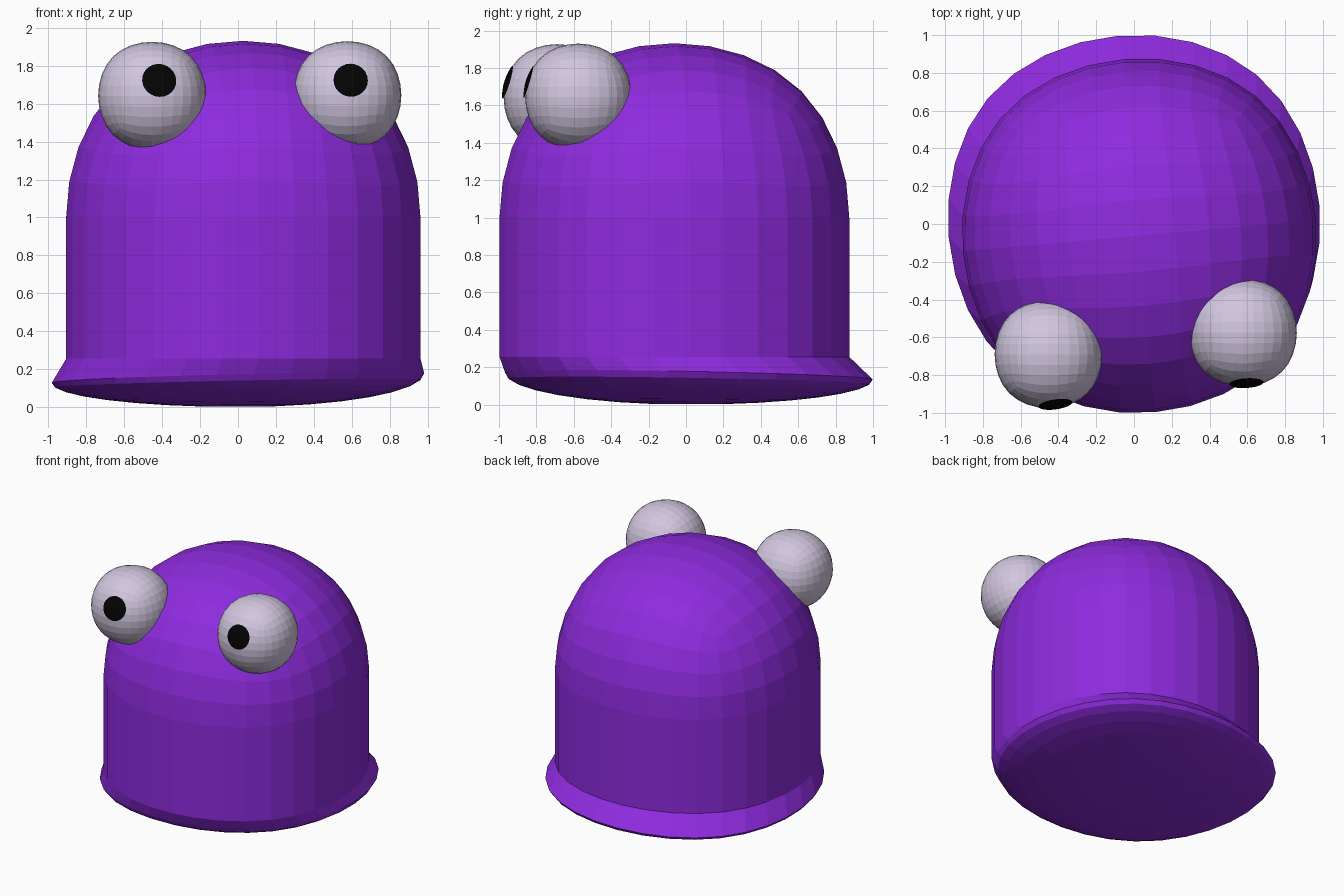
import bpy
import bmesh
from math import sin, cos, pi, radians
from mathutils import Matrix, Vector

cube = bpy.data.objects.get("Cube")
if cube:
    bpy.data.objects.remove(cube, do_unlink=True)


def material(name, rgb):
    mat = bpy.data.materials.new(name)
    mat.use_nodes = True
    mat.diffuse_color = (*rgb, 1)
    mat.node_tree.nodes["Principled BSDF"].inputs["Base Color"].default_value = (*rgb, 1)
    return mat


def add_object(name, bm, mat):
    bmesh.ops.recalc_face_normals(bm, faces=bm.faces)
    mesh = bpy.data.meshes.new(name)
    bm.to_mesh(mesh)
    bm.free()
    mesh.materials.append(mat)
    obj = bpy.data.objects.new(name, mesh)
    bpy.context.collection.objects.link(obj)
    return obj


def quad_ball(name, radius, mat):
    """A cube subdivided until it is nearly a ball."""
    bm = bmesh.new()
    bmesh.ops.create_cube(bm, size=2 * radius / 0.8395)
    obj = add_object(name, bm, mat)
    subdivision = obj.modifiers.new("Subdivision", "SUBSURF")
    subdivision.levels = subdivision.render_levels = 3
    return obj


purple = material("purple", (0.27, 0.024, 0.73))
pale = material("pale lilac", (0.64, 0.57, 0.74))
black = material("black", (0.001, 0.001, 0.001))

# Dome: upper half of a quad ball of radius one
ball = quad_ball("dome_ball", 1.0, purple)
bm = bmesh.new()
bm.from_object(ball, bpy.context.evaluated_depsgraph_get())
bpy.data.objects.remove(ball, do_unlink=True)
bmesh.ops.delete(bm, geom=[v for v in bm.verts if v.co.z < -0.001], context="VERTS")
bmesh.ops.rotate(bm, verts=bm.verts, matrix=Matrix.Rotation(radians(5), 3, "Z"))
centre, radius = Vector((0.028, -0.062)), 0.938
for v in bm.verts:
    v.co = (centre.x + radius * v.co.x, centre.y + radius * v.co.y, 1.0 + 0.932 * v.co.z)

# Straight wall, flared tilted rim and shallow bowl: (centre, radius, height, tilt)
RIM_CENTRE, RIM_RADIUS, RIM_HEIGHT = Vector((0, 0.015)), 0.985, 0.153
stages = [(centre, radius, 0.255, 0.0)]
for k in range(8):
    a = pi / 2 * (1 - k / 8)
    stages.append((RIM_CENTRE, RIM_RADIUS * sin(a), RIM_HEIGHT * (1 - cos(a)), 1 - cos(a)))
edges = [e for e in bm.edges if e.is_boundary]
for new_centre, new_radius, height, tilt in stages:
    grown = bmesh.ops.extrude_edge_only(bm, edges=edges)["geom"]
    edges = [g for g in grown if isinstance(g, bmesh.types.BMEdge)]
    for v in (g for g in grown if isinstance(g, bmesh.types.BMVert)):
        u = (v.co.xy - centre) / radius
        flat = new_centre + new_radius * u
        v.co = (flat.x, flat.y, height + tilt * (0.025 * u.x - 0.02 * u.y))
    centre, radius = new_centre, new_radius
bmesh.ops.holes_fill(bm, edges=[e for e in bm.edges if e.is_boundary], sides=0)
add_object("body", bm, purple)

# Eyes: faceted balls, each with a thin curved pupil
EYE = 0.285
CAP = EYE + 0.009
SPREAD = radians(17.5)
for side, spot, gaze in (("right", (-0.453, -0.69, 1.642), (0.038, -0.27, 0.083)),
                         ("left", (0.577, -0.575, 1.645), (0.018, -0.27, 0.08))):
    quad_ball(side + "_eye", EYE, pale).location = spot

    bm = bmesh.new()
    bmesh.ops.create_uvsphere(bm, u_segments=24, v_segments=40, radius=CAP)
    bmesh.ops.delete(bm, geom=[v for v in bm.verts if v.co.z < CAP * cos(SPREAD + 0.06)],
                     context="VERTS")
    pupil = add_object(side + "_pupil", bm, black)
    pupil.location = spot
    pupil.rotation_euler = Vector(gaze).to_track_quat("Z", "Y").to_euler()
